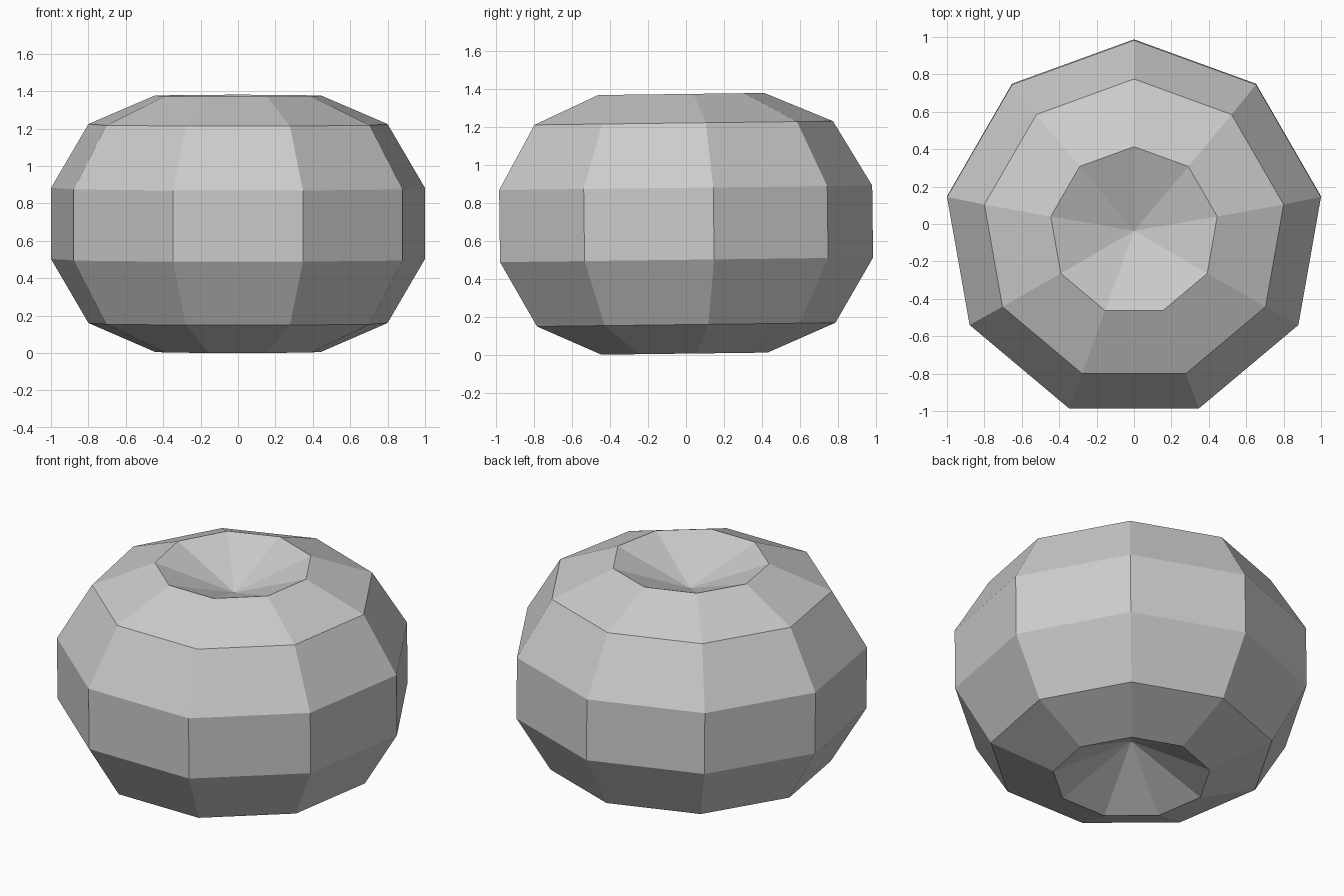
import bpy, bmesh, math
from mathutils import Matrix

cube = bpy.data.objects.get("Cube")
if cube:
    bpy.data.objects.remove(cube, do_unlink=True)

SIDES = 9
# Half profile (radius, height) from the bottom ring to the top ring
upper = [(1.015, 0.19), (0.812, 0.532), (0.452, 0.685)]
profile = [(r, -h) for r, h in reversed(upper)] + upper
BOTTOM_DIMPLE, TOP_DIMPLE = -0.445, 0.512

# Single matte grey
grey = bpy.data.materials.new("light grey")
grey.use_nodes = True
colour = (0.6, 0.6, 0.6, 1)
grey.diffuse_color = colour
grey.node_tree.nodes["Principled BSDF"].inputs["Base Color"].default_value = colour

# Lathed nine-sided body with a corner pointing backwards
bm = bmesh.new()
angles = [math.pi / 2 + math.tau * i / SIDES for i in range(SIDES)]
rings = [[bm.verts.new((r * math.cos(a), r * math.sin(a), h)) for a in angles]
         for r, h in profile]
bottom = bm.verts.new((0, 0, BOTTOM_DIMPLE))
top = bm.verts.new((0, 0, TOP_DIMPLE))
for i in range(SIDES):
    j = (i + 1) % SIDES
    for low, high in zip(rings, rings[1:]):
        bm.faces.new((low[i], low[j], high[j], high[i]))
    # Sunken cones at both ends
    bm.faces.new((rings[-1][i], rings[-1][j], top))
    bm.faces.new((rings[0][j], rings[0][i], bottom))

# Slight lean towards the front, resting on the ground
bm.transform(Matrix.Translation((0, -0.03, 0)) @ Matrix.Rotation(0.0125, 4, "X"))
lowest = min(v.co.z for v in bm.verts)
bm.transform(Matrix.Translation((0, 0, -lowest)))
bm.normal_update()

mesh = bpy.data.meshes.new("faceted_body")
bm.to_mesh(mesh)
bm.free()
mesh.materials.append(grey)
body = bpy.data.objects.new("faceted_body", mesh)
bpy.context.scene.collection.objects.link(body)
